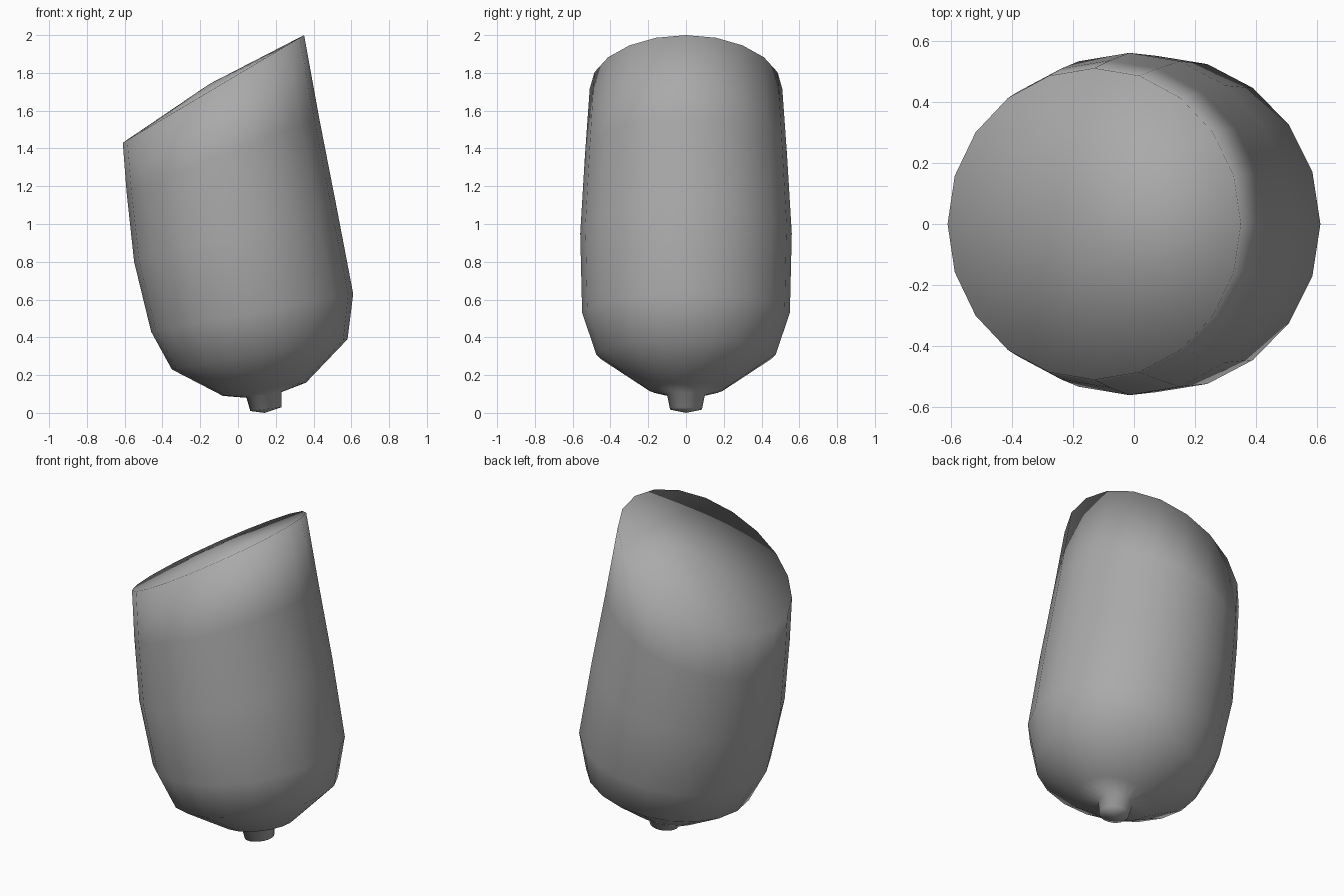
import bpy, bmesh, math
from mathutils import Vector

if "Cube" in bpy.data.objects:
    bpy.data.objects.remove(bpy.data.objects["Cube"])

SIDES = 20
# tilted cross-sections: left x, left z, right x, right z, half depth in y
RINGS = [
    (-0.61, 1.43, 0.35, 2.00, 0.51),   # slanted rim
    (-0.59, 1.17, 0.43, 1.56, 0.535),
    (-0.55, 0.80, 0.52, 1.10, 0.56),
    (-0.46, 0.43, 0.61, 0.63, 0.55),
    (-0.35, 0.23, 0.58, 0.39, 0.475),
    (-0.08, 0.09, 0.36, 0.16, 0.20),   # underside
    (0.045, 0.08, 0.23, 0.11, 0.10),   # stub root
    (0.065, 0.01, 0.23, 0.03, 0.085),  # stub end
]


def add_ring(bm, lx, lz, rx, rz, hw):
    left, right = Vector((lx, 0, lz)), Vector((rx, 0, rz))
    mid, half = (left + right) / 2, (right - left) / 2
    verts = []
    for i in range(SIDES):
        a = 2 * math.pi * i / SIDES
        verts.append(bm.verts.new(mid + half * math.cos(a) + Vector((0, hw * math.sin(a), 0))))
    return verts


def fan(bm, ring, tip):
    v = bm.verts.new(tip)
    for i in range(SIDES):
        bm.faces.new((ring[i], ring[(i + 1) % SIDES], v))


bm = bmesh.new()
rings = [add_ring(bm, *r) for r in RINGS]

# body wall and stub
for a, b in zip(rings, rings[1:]):
    for i in range(SIDES):
        j = (i + 1) % SIDES
        bm.faces.new((a[i], a[j], b[j], b[i]))

# shallow peaked lid and stub end
fan(bm, rings[0], (-0.15, 0, 1.742))
fan(bm, rings[-1], (0.14, 0, 0.0))

bmesh.ops.recalc_face_normals(bm, faces=bm.faces)
for f in bm.faces:
    f.smooth = True
mesh = bpy.data.meshes.new("pod_body")
bm.to_mesh(mesh)
bm.free()

# dark grey surface
grey = bpy.data.materials.new("dark_grey")
grey.diffuse_color = (0.4, 0.4, 0.4, 1)
grey.use_nodes = True
grey.node_tree.nodes["Principled BSDF"].inputs["Base Color"].default_value = grey.diffuse_color
mesh.materials.append(grey)

pod = bpy.data.objects.new("pod_body", mesh)
bpy.context.collection.objects.link(pod)
